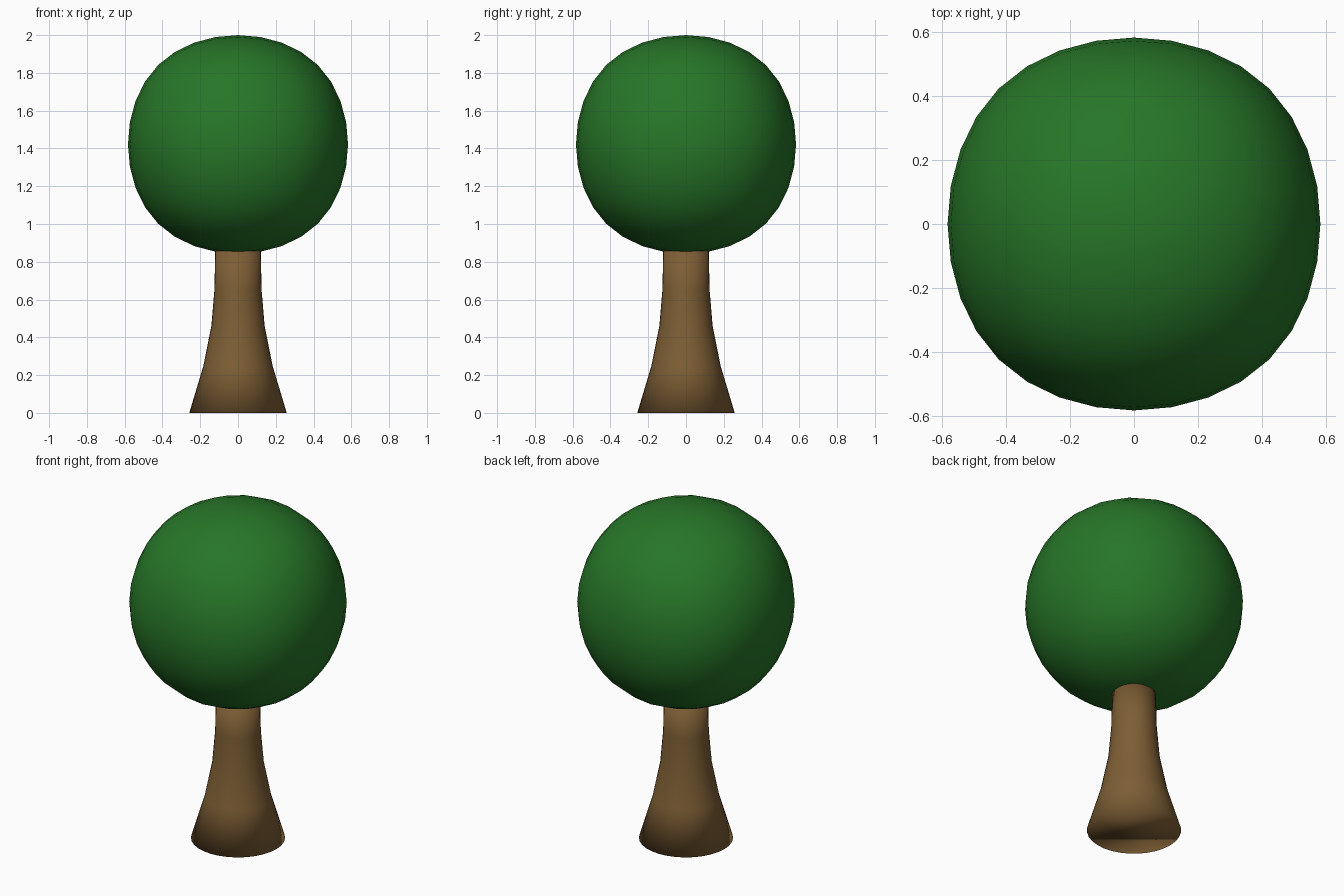
import bpy, bmesh, math

if "Cube" in bpy.data.objects:
    bpy.data.objects.remove(bpy.data.objects["Cube"])


def material(name, rgb):
    m = bpy.data.materials.new(name)
    m.diffuse_color = (*rgb, 1)
    m.use_nodes = True
    m.node_tree.nodes["Principled BSDF"].inputs["Base Color"].default_value = m.diffuse_color
    return m


def add_object(name, bm, mat):
    bmesh.ops.recalc_face_normals(bm, faces=bm.faces)
    for f in bm.faces:
        f.smooth = True
    me = bpy.data.meshes.new(name)
    bm.to_mesh(me)
    bm.free()
    me.materials.append(mat)
    ob = bpy.data.objects.new(name, me)
    bpy.context.collection.objects.link(ob)
    return ob


green = material("leaf green", (0.02, 0.18, 0.021))
brown = material("bark brown", (0.205, 0.112, 0.035))

# Trunk: flared profile of (radius, height), turned round z, capped both ends
SIDES = 32
profile = [(0.258, 0), (0.183, 0.25), (0.141, 0.46), (0.125, 0.65), (0.12, 0.88)]
bm = bmesh.new()
rings = []
for r, z in profile:
    angles = [2 * math.pi * i / SIDES for i in range(SIDES)]
    rings.append([bm.verts.new((r * math.cos(a), r * math.sin(a), z)) for a in angles])
for low, high in zip(rings, rings[1:]):
    for i in range(SIDES):
        j = (i + 1) % SIDES
        bm.faces.new((low[i], low[j], high[j], high[i]))
bm.faces.new(rings[0][::-1])
bm.faces.new(rings[-1])
add_object("trunk", bm, brown)

# Foliage: subdivided cube, giving a slightly squarish ball
bm = bmesh.new()
bmesh.ops.create_cube(bm, size=2)
bmesh.ops.scale(bm, vec=(0.694, 0.694, 0.689), verts=bm.verts)
foliage = add_object("foliage", bm, green)
foliage.location.z = 1.4216
sub = foliage.modifiers.new("round", 'SUBSURF')
sub.levels = sub.render_levels = 3
